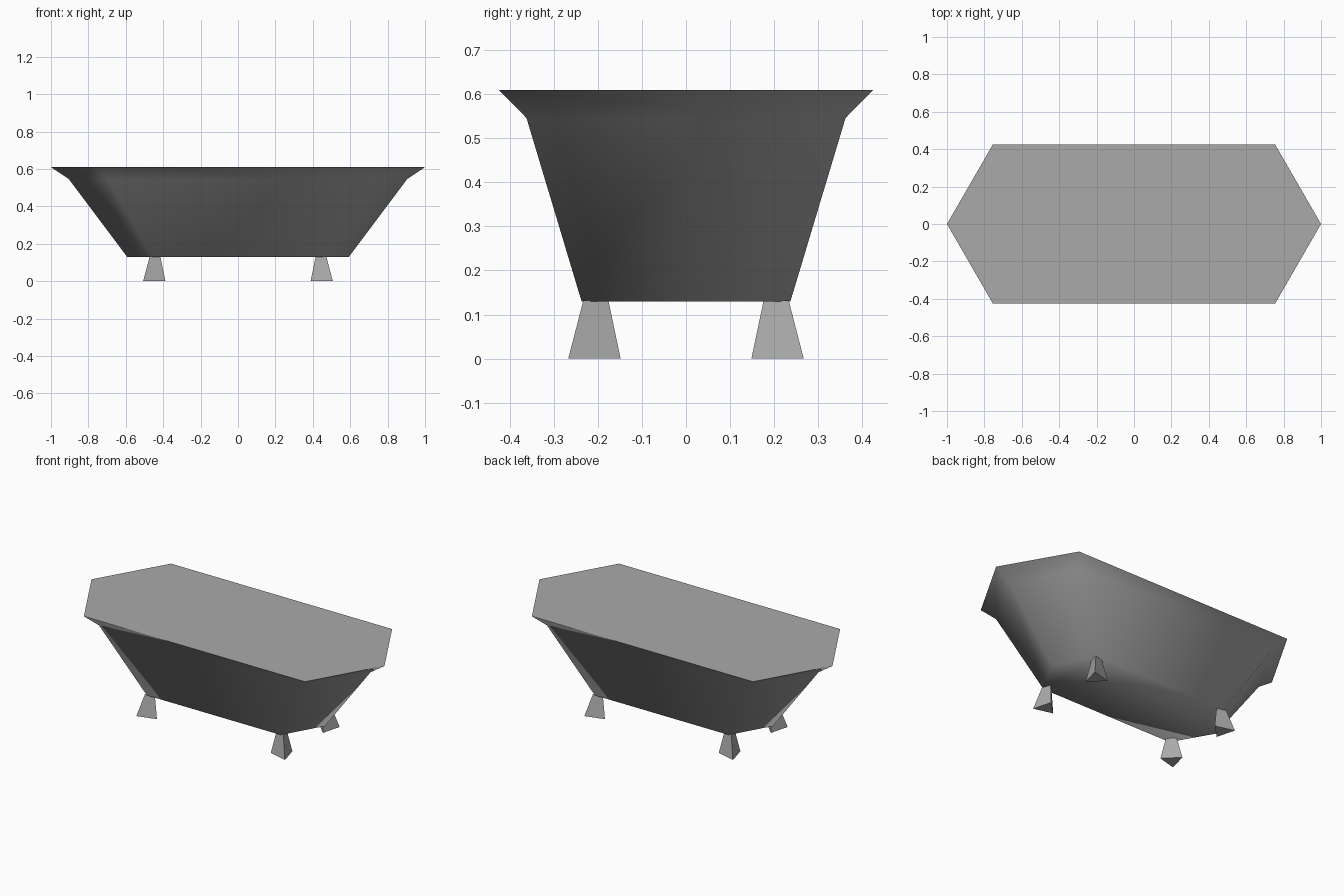
import bpy
import bmesh
from math import sqrt, radians
from mathutils import Matrix, Vector

if "Cube" in bpy.data.objects:
    bpy.data.objects.remove(bpy.data.objects["Cube"])

# Single grey finish for the whole tub
grey = bpy.data.materials.new("tub_grey")
grey.use_nodes = True
colour = (0.4, 0.4, 0.4, 1)
grey.diffuse_color = colour
grey.node_tree.nodes["Principled BSDF"].inputs["Base Color"].default_value = colour


def finish(bm, name, smooth=False):
    bmesh.ops.recalc_face_normals(bm, faces=bm.faces)
    for face in bm.faces:
        face.smooth = smooth
    mesh = bpy.data.meshes.new(name)
    bm.to_mesh(mesh)
    bm.free()
    mesh.materials.append(grey)
    obj = bpy.data.objects.new(name, mesh)
    bpy.context.collection.objects.link(obj)
    return obj


def hexagon(bm, length, width, z):
    """Stretched hexagon with pointed ends on the x axis."""
    corner = length - width / sqrt(3)
    points = [(length, 0), (corner, width), (-corner, width),
              (-length, 0), (-corner, -width), (corner, -width)]
    return [bm.verts.new((x, y, z)) for x, y in points]


# Tub body: bottom, neck and flared rim, softly shaded across the bottom
RIM = (1.0, 0.425, 0.61)
bm = bmesh.new()
rings = [hexagon(bm, *ring) for ring in
         [(0.593, 0.237, 0.13), (0.905, 0.362, 0.546), RIM]]
bm.faces.new(rings[0])
for low, high in zip(rings, rings[1:]):
    for i in range(6):
        j = (i + 1) % 6
        bm.faces.new((low[i], low[j], high[j], high[i]))
finish(bm, "tub_body", smooth=True)

# Flat top closing the rim
bm = bmesh.new()
top = bm.faces.new(hexagon(bm, *RIM))
cap = finish(bm, "tub_top")
if cap.data.polygons[0].normal.z < 0:
    cap.data.flip_normals()

# Four three-sided tapered feet, each with one edge pointing outward
for side, sx in (("left", 1), ("right", -1)):
    for end, sy in (("front", -1), ("back", 1)):
        bm = bmesh.new()
        outward = Vector((sx, sy, 0)).normalized()
        rows = []
        for radius, cx, cy, z in ((0.071, 0.457, 0.217, 0), (0.034, 0.448, 0.209, 0.132)):
            centre = Vector((sx * cx, sy * cy, z))
            rows.append([bm.verts.new(centre + Matrix.Rotation(radians(a), 3, "Z") @ outward * radius)
                         for a in (0, 120, 240)])
        for row in rows:
            bm.faces.new(row)
        for i in range(3):
            j = (i + 1) % 3
            bm.faces.new((rows[0][i], rows[0][j], rows[1][j], rows[1][i]))
        finish(bm, f"{end}_{side}_foot")
